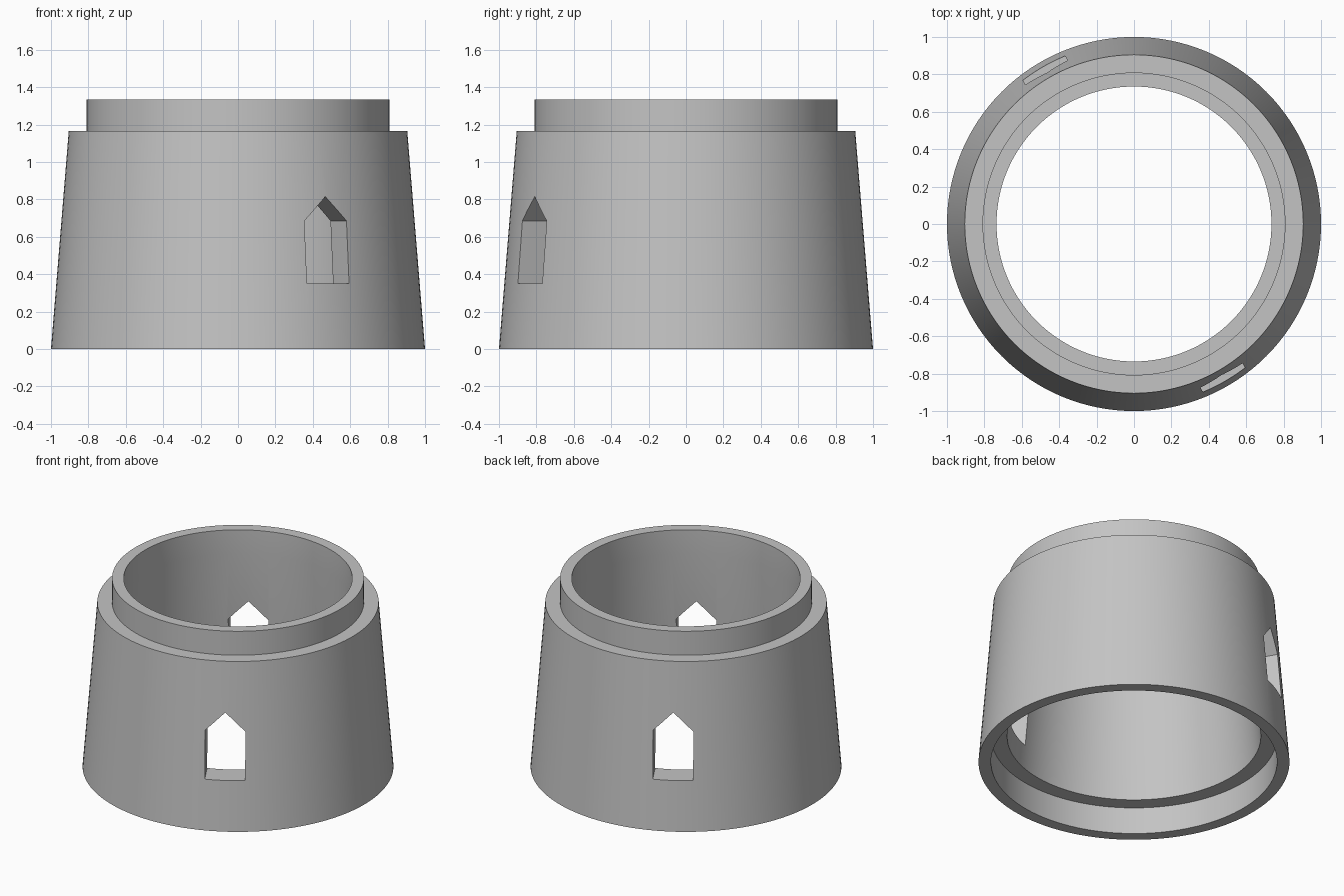
import bpy, bmesh, math
from mathutils import Matrix

cube = bpy.data.objects.get("Cube")
if cube:
    bpy.data.objects.remove(cube, do_unlink=True)

SEGMENTS = 128
grey = bpy.data.materials.new("plain grey")
grey.use_nodes = True
grey.diffuse_color = (0.55, 0.55, 0.55, 1)
grey.node_tree.nodes["Principled BSDF"].inputs["Base Color"].default_value = grey.diffuse_color


def make_object(name, bm):
    bmesh.ops.recalc_face_normals(bm, faces=bm.faces)
    mesh = bpy.data.meshes.new(name)
    bm.to_mesh(mesh)
    bm.free()
    mesh.materials.append(grey)
    obj = bpy.data.objects.new(name, mesh)
    bpy.context.collection.objects.link(obj)
    return obj


# Tapered wall: closed (radius, height) section with a top lip and a bottom recess
section = [(1, 0), (0.905, 1.165), (0.81, 1.165), (0.81, 1.335),
           (0.735, 1.335), (0.735, 1.165), (0.816, 0.19), (0.92, 0.19), (0.92, 0)]
bm = bmesh.new()
rings = []
for i in range(SEGMENTS):
    a = math.tau * i / SEGMENTS
    rings.append([bm.verts.new((r * math.cos(a), r * math.sin(a), z)) for r, z in section])
for i, ring in enumerate(rings):
    after = rings[(i + 1) % SEGMENTS]
    for j in range(len(section)):
        k = (j + 1) % len(section)
        bm.faces.new((ring[j], after[j], after[k], ring[k]))
tower = make_object("tower_wall", bm)

# Pointed window prism that passes through both sides of the wall
outline = [(-0.13, 0.35), (0.13, 0.35), (0.13, 0.685), (0, 0.815), (-0.13, 0.685)]
bm = bmesh.new()
face = bm.faces.new([bm.verts.new((x, -1.5, z)) for x, z in outline])
grown = bmesh.ops.extrude_face_region(bm, geom=[face])["geom"]
bmesh.ops.translate(bm, vec=(0, 3, 0), verts=[v for v in grown if isinstance(v, bmesh.types.BMVert)])
bmesh.ops.rotate(bm, matrix=Matrix.Rotation(math.radians(30), 3, "Z"), verts=bm.verts)
cutter = make_object("window_cutter", bm)

# Cut the two windows
cut = tower.modifiers.new("windows", "BOOLEAN")
cut.operation = "DIFFERENCE"
cut.solver = "EXACT"
cut.object = cutter
bpy.ops.object.select_all(action="DESELECT")
tower.select_set(True)
bpy.context.view_layer.objects.active = tower
bpy.ops.object.modifier_apply(modifier=cut.name)
bpy.data.objects.remove(cutter, do_unlink=True)
bpy.ops.object.shade_smooth_by_angle(angle=math.radians(30))
